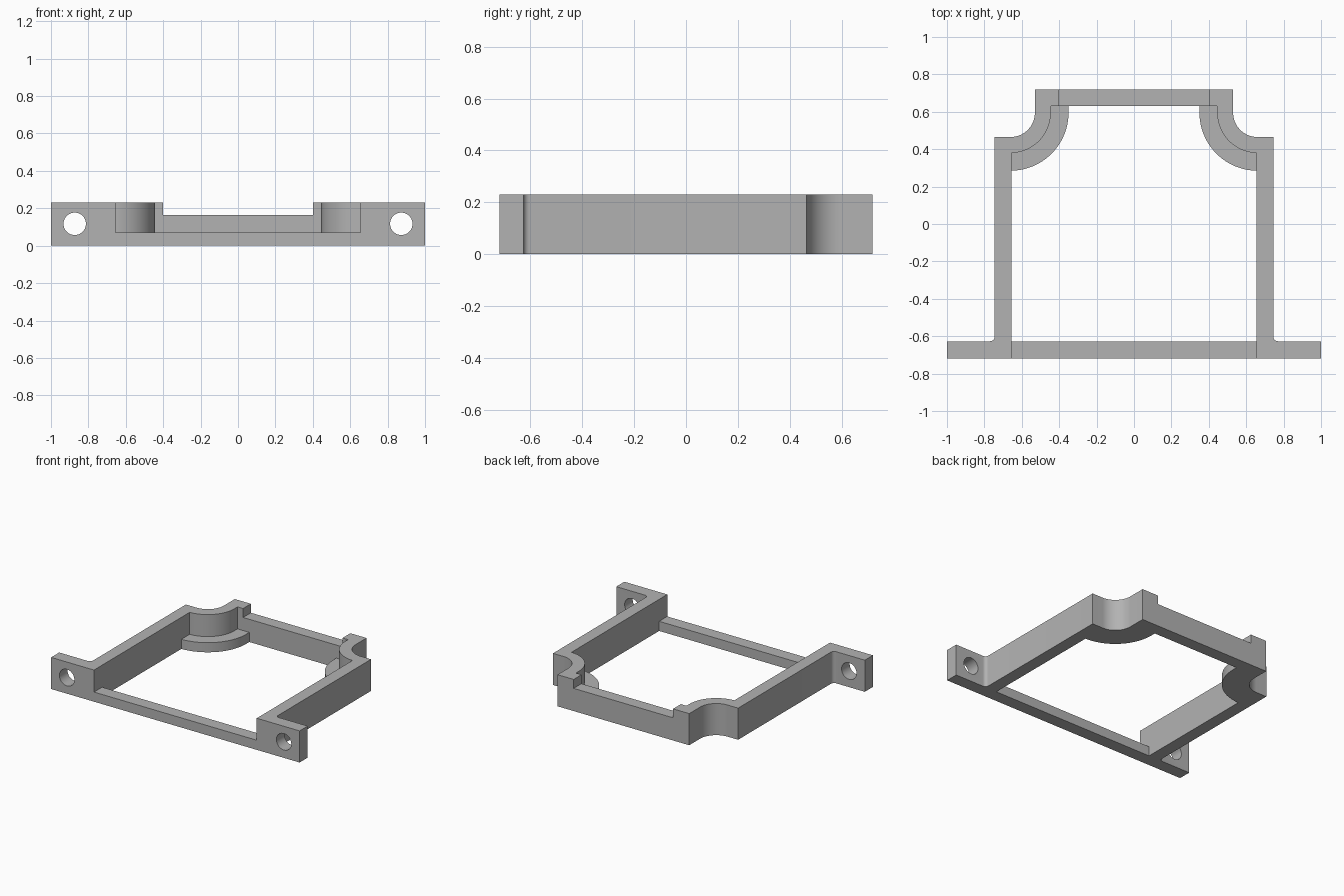
import bpy, bmesh
from math import cos, sin, radians, pi
from mathutils import Matrix

if "Cube" in bpy.data.objects:
    bpy.data.objects.remove(bpy.data.objects["Cube"], do_unlink=True)

HEIGHT, LEDGE_Z, NOTCH_Z = 0.23, 0.07, 0.165
BACK, FRONT, BAR_BACK, WALL_BACK = 0.72, -0.72, -0.627, 0.63
OUTER_X, INNER_X = 0.745, 0.655
CORNER = (0.66, 0.595)          # centre shared by all the scooped corner arcs

metal = bpy.data.materials.new("plain grey")
metal.use_nodes = True
grey = (0.45, 0.45, 0.45, 1)
metal.diffuse_color = grey
metal.node_tree.nodes["Principled BSDF"].inputs["Base Color"].default_value = grey


def arc(centre, radius, start, end, steps):
    angles = [radians(start + (end - start) * i / steps) for i in range(steps + 1)]
    return [(centre[0] + radius * cos(a), centre[1] + radius * sin(a)) for a in angles]


def finish(name, bm):
    bmesh.ops.recalc_face_normals(bm, faces=bm.faces)
    mesh = bpy.data.meshes.new(name)
    bm.to_mesh(mesh)
    bm.free()
    mesh.materials.append(metal)
    obj = bpy.data.objects.new(name, mesh)
    bpy.context.collection.objects.link(obj)
    return obj


def prism(name, half, low, high):
    """Mirror a right-hand half outline across x and extrude it upwards."""
    outline = half + [(-x, y) for x, y in reversed(half)]
    bm = bmesh.new()
    face = bm.faces.new([bm.verts.new((x, y, low)) for x, y in outline])
    top = bmesh.ops.extrude_face_region(bm, geom=[face])["geom"]
    bmesh.ops.translate(bm, vec=(0, 0, high - low),
                        verts=[v for v in top if isinstance(v, bmesh.types.BMVert)])
    return finish(name, bm)


def bolt_hole(name, x):
    bm = bmesh.new()
    bmesh.ops.create_cone(bm, cap_ends=True, segments=48, radius1=0.06, radius2=0.06,
                          depth=0.4, matrix=Matrix.Translation((x, -0.68, 0.117))
                          @ Matrix.Rotation(pi / 2, 4, "X"))
    return finish(name, bm)


# Outer block: mounting ears, filleted walls, scooped back corners
fillet = arc((OUTER_X + 0.025, BAR_BACK + 0.025), 0.025, 270, 180, 6)
scoop = arc(CORNER, 0.13, 270, 180, 24)
frame = prism("mounting_frame",
              [(1, FRONT), (1, BAR_BACK)] + fillet + [(OUTER_X, 0.465)] + scoop
              + [(0.53, BACK)], 0, HEIGHT)


# Inner cutters: the lower opening leaves the corner ledges and the front bar
def inner_half(radius, front):
    dx = INNER_X - CORNER[0]
    start = 270 + dx / radius * 180 / pi
    curve = arc(CORNER, radius, start, 180, 28)
    curve[0] = (INNER_X, curve[0][1])
    return [(INNER_X, front)] + curve + [(CORNER[0] - radius, WALL_BACK)]


cutters = [
    prism("opening_cutter", inner_half(0.31, BAR_BACK), -0.5, 0.5),
    prism("upper_cutter", inner_half(0.215, -1), LEDGE_Z, 0.5),
    prism("back_notch_cutter", [(0.4, 0.61), (0.4, 0.9)], NOTCH_Z, 0.5),
    bolt_hole("left_hole_cutter", 0.873),
    bolt_hole("right_hole_cutter", -0.873),
]

# Cut, then discard the cutters
bpy.context.view_layer.objects.active = frame
for cutter in cutters:
    cutter.hide_render = True
    mod = frame.modifiers.new(cutter.name, "BOOLEAN")
    mod.operation, mod.solver, mod.object = "DIFFERENCE", "EXACT", cutter
    bpy.ops.object.modifier_apply(modifier=mod.name)
    bpy.data.objects.remove(cutter, do_unlink=True)

bpy.ops.object.select_all(action="DESELECT")
frame.select_set(True)
bpy.ops.object.shade_smooth_by_angle(angle=radians(30))
